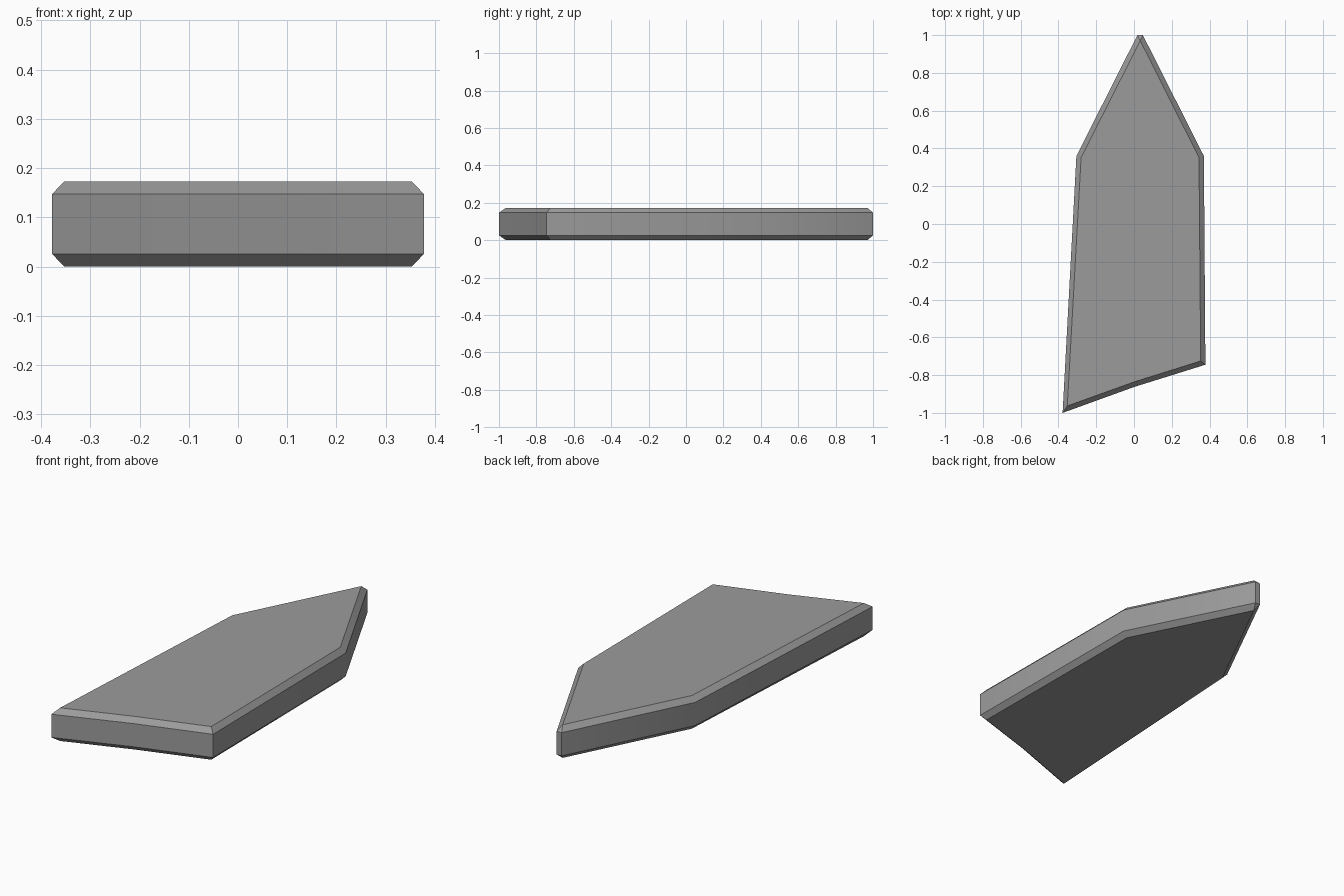
import bpy, bmesh
from math import radians

cube = bpy.data.objects.get("Cube")
if cube:
    bpy.data.objects.remove(cube, do_unlink=True)

# Flat grey material
grey = bpy.data.materials.new("mid grey")
grey.use_nodes = True
colour = (0.33, 0.33, 0.33, 1)
grey.diffuse_color = colour
grey.node_tree.nodes["Principled BSDF"].inputs["Base Color"].default_value = colour

# Full outline of the plank, and the smaller outline of its top and bottom
outer = [(-0.378, -1), (0, -0.863), (0.378, -0.745), (0.37, 0.36),
         (0.047, 1), (0.018, 1), (-0.305, 0.36)]
inner = [(-0.353, -0.963), (0, -0.836), (0.353, -0.725), (0.344, 0.352),
         (0.033, 0.97), (0.033, 0.97), (-0.28, 0.352)]
height, chamfer = 0.173, 0.026

# Stack the outlines into a chamfered slab
bm = bmesh.new()
levels = [(inner, 0), (outer, chamfer), (outer, height - chamfer), (inner, height)]
rings = [[bm.verts.new((x, y, z)) for x, y in shape] for shape, z in levels]
count = len(outer)
for low, high in zip(rings, rings[1:]):
    for i in range(count):
        j = (i + 1) % count
        bm.faces.new((low[i], low[j], high[j], high[i]))
bm.faces.new(rings[0][::-1])
bm.faces.new(rings[-1])
bmesh.ops.remove_doubles(bm, verts=bm.verts[:], dist=0.0001)
bmesh.ops.recalc_face_normals(bm, faces=bm.faces[:])

mesh = bpy.data.meshes.new("pointed_plank")
bm.to_mesh(mesh)
bm.free()
mesh.materials.append(grey)
plank = bpy.data.objects.new("pointed_plank", mesh)
bpy.context.collection.objects.link(plank)

# Smooth the gentle bends, keep the chamfers crisp
bpy.ops.object.select_all(action="DESELECT")
plank.select_set(True)
bpy.context.view_layer.objects.active = plank
bpy.ops.object.shade_smooth_by_angle(angle=radians(30))
